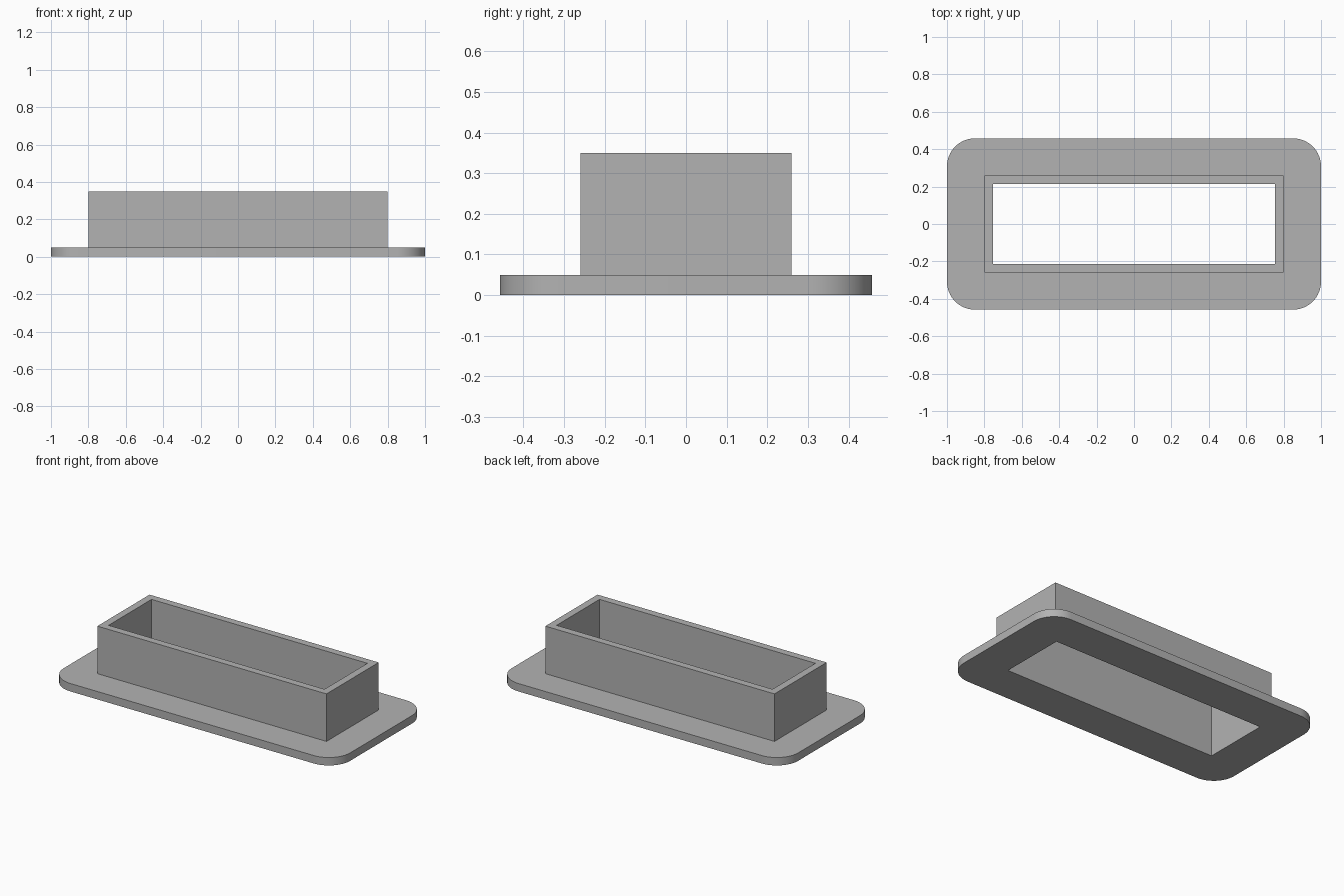
import bpy
import bmesh
from math import cos, sin, pi

cube = bpy.data.objects.get("Cube")
if cube:
    bpy.data.objects.remove(cube, do_unlink=True)

# Plain grey material
grey = bpy.data.materials.new("plain_grey")
grey.use_nodes = True
colour = (0.45, 0.45, 0.45, 1)
grey.diffuse_color = colour
grey.node_tree.nodes["Principled BSDF"].inputs["Base Color"].default_value = colour

SIGNS = [(1, 1), (-1, 1), (-1, -1), (1, -1)]
FLANGE_TOP, COLLAR_TOP = 0.05, 0.35
bm = bmesh.new()


def outline(half_x, half_y, radius=0, steps=0):
    """Rectangle outline, with rounded corners when a radius is given."""
    points = []
    for corner, (sx, sy) in enumerate(SIGNS):
        for i in range(steps + 1):
            a = (corner + (i / steps if steps else 0)) * pi / 2
            points.append((sx * (half_x - radius) + radius * cos(a),
                           sy * (half_y - radius) + radius * sin(a)))
    return points


def loop(points, z):
    return [bm.verts.new((x, y, z)) for x, y in points]


def pairs(verts):
    return zip(verts, verts[1:] + verts[:1])


def wall(lower, upper):
    for (a, b), (c, d) in zip(pairs(lower), pairs(upper)):
        bm.faces.new((a, b, d, c))


def ring(outer, inner):
    """Flat face between a rounded outline and a four-cornered one."""
    n = len(outer) // 4
    for k in range(4):
        j = (k + 1) % 4
        bm.faces.new(outer[k * n:(k + 1) * n] + [inner[k]])
        bm.faces.new((outer[(k + 1) * n - 1], outer[j * n], inner[j], inner[k]))


# Outlines of the flange, the collar and the opening
flange = outline(1.0, 0.458, 0.15, 16)
collar = outline(0.8, 0.26)
opening = outline(0.754, 0.214)

flange_low, flange_high = loop(flange, 0), loop(flange, FLANGE_TOP)
collar_low, collar_high = loop(collar, FLANGE_TOP), loop(collar, COLLAR_TOP)
opening_low, opening_high = loop(opening, 0), loop(opening, COLLAR_TOP)

# Flange plate
ring(flange_low, opening_low)
wall(flange_low, flange_high)
ring(flange_high, collar_low)

# Upright collar with a flat rim and a through opening
wall(collar_low, collar_high)
wall(collar_high, opening_high)
wall(opening_high, opening_low)

bmesh.ops.recalc_face_normals(bm, faces=bm.faces)
mesh = bpy.data.meshes.new("flanged_collar")
bm.to_mesh(mesh)
bm.free()
mesh.materials.append(grey)
body = bpy.data.objects.new("flanged_collar", mesh)
bpy.context.collection.objects.link(body)

# Smooth rounded corners, sharp edges elsewhere
bpy.ops.object.select_all(action="DESELECT")
body.select_set(True)
bpy.context.view_layer.objects.active = body
bpy.ops.object.shade_smooth_by_angle(angle=pi / 6)
